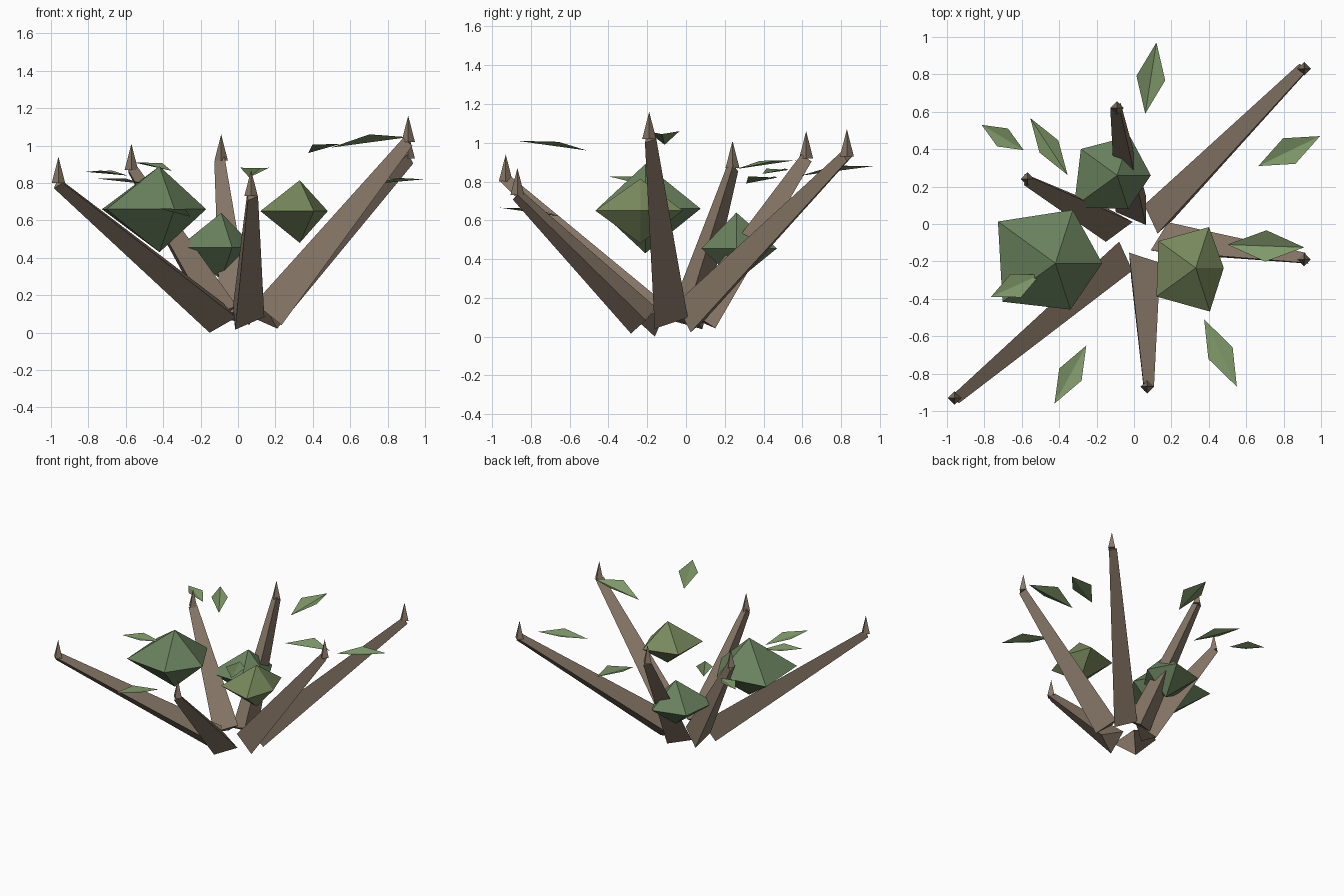
import bpy, math
from mathutils import Vector, Matrix

if "Cube" in bpy.data.objects:
    bpy.data.objects.remove(bpy.data.objects["Cube"])


def material(name, rgb):
    m = bpy.data.materials.new(name)
    m.diffuse_color = (*rgb, 1)
    m.use_nodes = True
    m.node_tree.nodes["Principled BSDF"].inputs["Base Color"].default_value = m.diffuse_color
    return m


BARK = material("bark", (0.25, 0.19, 0.14))
GREEN = material("foliage", (0.14, 0.22, 0.11))
OLIVE = material("olive_foliage", (0.19, 0.25, 0.11))
LEAF = material("leaf", (0.21, 0.31, 0.14))


def mesh_object(name, verts, faces, mat):
    me = bpy.data.meshes.new(name)
    me.from_pydata([tuple(v) for v in verts], [], faces)
    me.materials.append(mat)
    ob = bpy.data.objects.new(name, me)
    bpy.context.collection.objects.link(ob)
    return ob


def branch(name, base, end, corner, r0=0.108, r1=0.037):
    """Tapered three-sided stick; corner sets the roll of its base triangle."""
    base, end = Vector(base), Vector(end)
    axis = (end - base).normalized()
    arm = Vector(corner) - base
    arm = (arm - axis * arm.dot(axis)).normalized()
    verts = []
    for centre, r in ((base, r0), (end, r1)):
        for k in range(3):
            verts.append(centre + Matrix.Rotation(k * math.tau / 3, 3, axis) @ arm * r)
    faces = [(2, 1, 0), (3, 4, 5)]
    faces += [(k, (k + 1) % 3, (k + 1) % 3 + 3, k + 3) for k in range(3)]
    mesh_object(name, verts, faces, BARK)


def thorn(name, at, r=0.036, h=0.14, n=4):
    """Upright spike on a branch end."""
    x, y, z = at
    verts = [(x + r * math.cos(k * math.tau / n), y + r * math.sin(k * math.tau / n), z)
             for k in range(n)] + [(x, y, z + h)]
    faces = [tuple(reversed(range(n)))] + [(k, (k + 1) % n, n) for k in range(n)]
    mesh_object(name, verts, faces, BARK)


def clump(name, centre, radii, up, down, mat):
    """Five-sided double pyramid with uneven equator radii."""
    x, y, z = centre
    verts = [(x + r * math.cos(k * math.tau / 5), y + r * math.sin(k * math.tau / 5), z)
             for k, r in enumerate(radii)]
    verts += [(x, y, z + up), (x, y, z - down)]
    faces = []
    for k in range(5):
        j = (k + 1) % 5
        faces += [(k, j, 5), (j, k, 6)]
    mesh_object(name, verts, faces, mat)


def leaf(name, inner, outer, side_z, half=0.078):
    """Diamond leaf folded along its midrib."""
    a, b = Vector(inner), Vector(outer)
    mid = (a + b) / 2
    d = b - a
    side = Vector((-d.y, d.x, 0)).normalized() * half
    mid.z = side_z
    mesh_object(name, [a, b, mid + side, mid - side], [(0, 1, 2), (1, 0, 3)], LEAF)


# Branches: base centre, end centre, one base corner
branches = [
    ((0.13, 0.025, 0.095), (0.91, 0.83, 0.93), (0.21, 0.02, 0.015)),
    ((0.168, -0.098, 0.099), (0.91, -0.19, 1.02), (0.24, -0.17, 0.03)),
    ((0.033, -0.215, 0.083), (0.07, -0.87, 0.73), (-0.016, -0.29, 0.02)),
    ((-0.08, -0.168, 0.08), (-0.96, -0.93, 0.80), (-0.15, -0.165, 0.01)),
    ((-0.10, 0.0, 0.09), (-0.57, 0.24, 0.87), (-0.15, 0.10, 0.026)),
    ((0.01, 0.07, 0.09), (-0.09, 0.62, 0.92), (0.06, 0.14, 0.04)),
]
for i, (base, end, corner) in enumerate(branches, 1):
    branch(f"branch_{i}", base, end, corner)
    thorn(f"branch_tip_{i}", end)

# Foliage clumps
clump("large_clump", (-0.42, -0.21, 0.66), (.25, .30, .38, .35, .26), .23, .23, GREEN)
clump("right_clump", (0.33, -0.235, 0.65), (.15, .23, .245, .26, .245), .165, .17, OLIVE)
clump("back_clump", (-0.09, 0.26, 0.455), (.18, .22, .24, .285, .19), .185, .17, GREEN)

# Loose leaves: inner tip, outer tip, height of the side corners
leaves = [
    ((-0.59, 0.395, 0.84), (-0.815, 0.53, 0.86), 0.867, 0.056),
    ((-0.355, 0.262, 0.865), (-0.555, 0.567, 0.91), 0.907, 0.06),
    ((0.06, 0.59, 0.83), (0.12, 0.97, 0.88), 0.882, 0.078),
    ((0.665, 0.31, 0.79), (0.995, 0.47, 0.82), 0.827, 0.076),
    ((0.50, -0.11, 0.99), (0.91, -0.125, 1.045), 1.06, 0.084),
    ((0.375, -0.51, 0.96), (0.55, -0.87, 1.01), 1.005, 0.072),
    ((-0.255, -0.65, 0.62), (-0.425, -0.96, 0.665), 0.66, 0.068),
    ((-0.50, -0.27, 0.795), (-0.765, -0.39, 0.825), 0.825, 0.068),
]
for i, args in enumerate(leaves, 1):
    leaf(f"leaf_{i}", *args)
